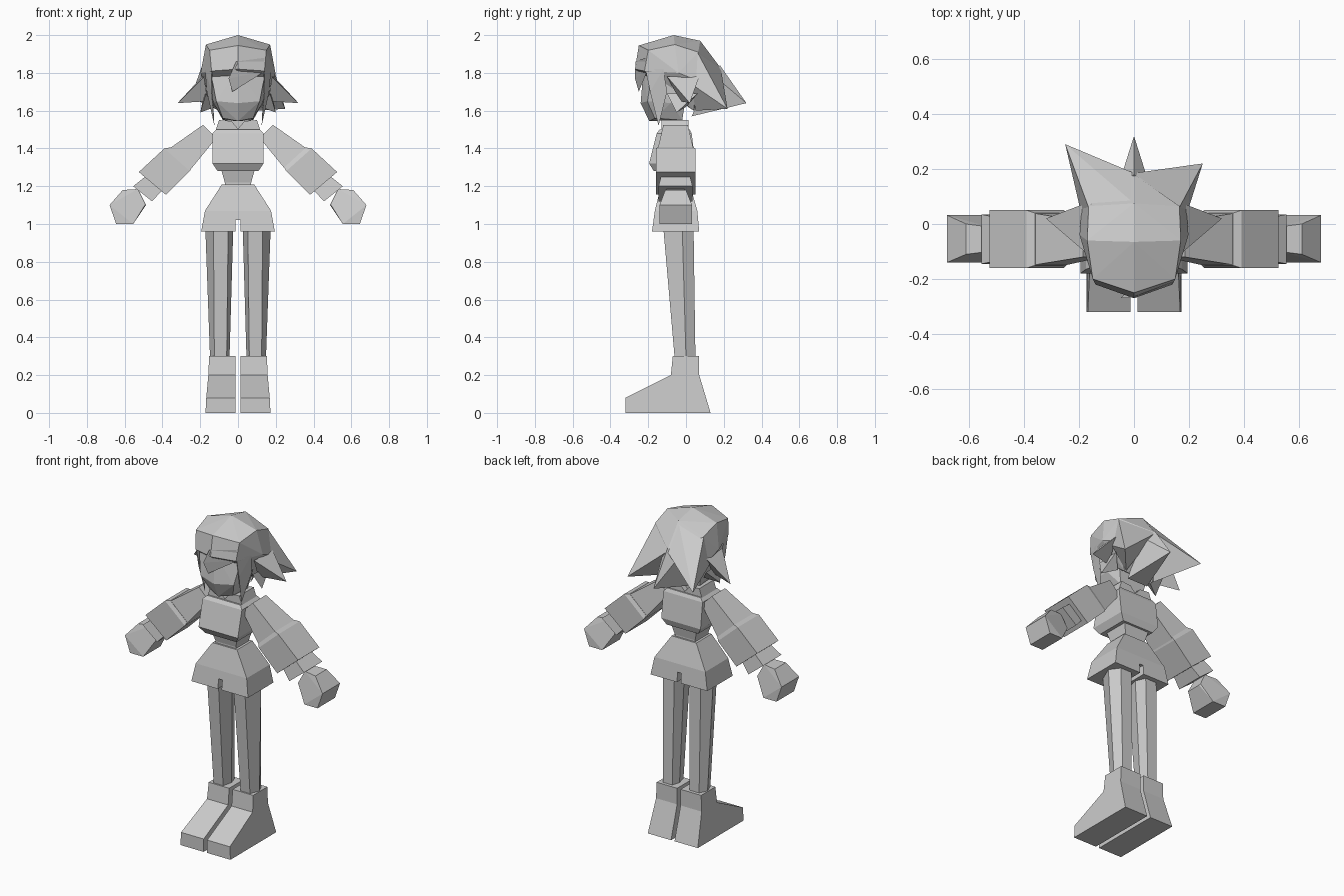
import bpy, bmesh

mat = bpy.data.materials.new("plain_grey")
mat.diffuse_color = (0.6, 0.6, 0.6, 1)


def finish(name, bm):
    bmesh.ops.recalc_face_normals(bm, faces=bm.faces)
    me = bpy.data.meshes.new(name)
    bm.to_mesh(me)
    bm.free()
    me.materials.append(mat)
    ob = bpy.data.objects.new(name, me)
    bpy.context.collection.objects.link(ob)
    return ob


def loft(name, rings):
    """Skin a closed solid through rings of equal point count."""
    bm = bmesh.new()
    loops = [[bm.verts.new(p) for p in r] for r in rings]
    n = len(loops[0])
    for a, b in zip(loops, loops[1:]):
        for i in range(n):
            j = (i + 1) % n
            bm.faces.new((a[i], a[j], b[j], b[i]))
    bm.faces.new(loops[0])
    bm.faces.new(loops[-1])
    return finish(name, bm)


def hull(name, pts, mirror=False):
    """Faceted convex solid, optionally with its points repeated across x."""
    if mirror:
        pts = pts + [(-x, y, z) for x, y, z in pts if x]
    bm = bmesh.new()
    for p in pts:
        bm.verts.new(p)
    res = bmesh.ops.convex_hull(bm, input=bm.verts)
    junk = [v for v in set(res["geom_interior"] + res["geom_unused"])
            if isinstance(v, bmesh.types.BMVert)]
    bmesh.ops.delete(bm, geom=junk, context='VERTS')
    bmesh.ops.dissolve_limit(bm, angle_limit=0.03, verts=bm.verts, edges=bm.edges)
    return finish(name, bm)


def rect(z, hx, y0, y1):
    return [(-hx, y0, z), (hx, y0, z), (hx, y1, z), (-hx, y1, z)]


def limb_ring(s, top, low, y0, y1):
    """Rectangle across the arm from its upper to its lower edge."""
    (xa, za), (xb, zb) = top, low
    return [(s * xa, y0, za), (s * xa, y1, za), (s * xb, y1, zb), (s * xb, y0, zb)]


# shorts with a slot between the legs
shorts = loft("shorts", [rect(0.96, 0.195, -0.18, 0.07), rect(1.07, 0.175, -0.165, 0.06),
                         rect(1.21, 0.085, -0.13, 0.02)])
cutter = loft("slot_cutter", [rect(0.9, 0.013, -0.4, 0.4), rect(1.02, 0.013, -0.4, 0.4)])
cutter.hide_render = True
cutter.hide_set(True)
cut = shorts.modifiers.new("slot", 'BOOLEAN')
cut.operation = 'DIFFERENCE'
cut.object = cutter

# trunk
loft("waist", [rect(1.19, 0.07, -0.12, 0.01), rect(1.22, 0.07, -0.12, 0.01),
               rect(1.30, 0.092, -0.14, 0.025)])
loft("top", [rect(1.28, 0.108, -0.17, 0.035), rect(1.32, 0.135, -0.195, 0.05),
             rect(1.48, 0.135, -0.155, 0.03), rect(1.50, 0.115, -0.14, 0.02)])
collar = [(-0.12, 1.49), (0.12, 1.49), (0.1, 1.55), (0.035, 1.545),
          (0, 1.505), (-0.035, 1.545), (-0.1, 1.55)]
loft("collar", [[(x, y, z) for x, z in collar] for y in (-0.13, 0.012)])
loft("neck", [rect(1.48, 0.035, -0.1, -0.02), rect(1.6, 0.035, -0.1, -0.02)])

for s, side in ((1, "left"), (-1, "right")):
    # shoe: side profile widening toward the sole
    shoe = [(-0.32, 0, 0.172), (0.13, 0, 0.172), (0.07, 0.2, 0.157), (0.07, 0.3, 0.153),
            (-0.07, 0.3, 0.153), (-0.08, 0.2, 0.157), (-0.32, 0.08, 0.168)]
    loft(side + "_shoe", [[(s * 0.012, y, z) for y, z, x in shoe],
                          [(s * x, y, z) for y, z, x in shoe]])

    # six-sided leg
    rings = []
    for z, xs, ys in ((0.29, (0.045, 0.06, 0.125, 0.148), (-0.06, 0.0, 0.05)),
                      (0.98, (0.025, 0.052, 0.13, 0.173), (-0.12, -0.02, 0.04))):
        a, b, c, d = xs
        f, m, k = ys
        rings.append([(s * x, y, z) for x, y in
                      ((b, f), (c, f), (d, m), (c, k), (b, k), (a, m))])
    loft(side + "_leg", rings)

    # arm: slim upper sleeve, wide lower sleeve, cuff, fist
    loft(side + "_upper_sleeve", [
        limb_ring(s, (0.185, 1.525), (0.115, 1.455), -0.12, 0.01),
        limb_ring(s, (0.37, 1.395), (0.25, 1.29), -0.15, 0.04)])
    loft(side + "_lower_sleeve", [
        limb_ring(s, (0.36, 1.405), (0.245, 1.30), -0.15, 0.04),
        limb_ring(s, (0.39, 1.40), (0.255, 1.28), -0.16, 0.05),
        limb_ring(s, (0.525, 1.275), (0.382, 1.155), -0.16, 0.05)])
    loft(side + "_cuff", [
        limb_ring(s, (0.48, 1.26), (0.40, 1.18), -0.13, 0.02),
        limb_ring(s, (0.555, 1.20), (0.455, 1.12), -0.145, 0.035)])
    wrist = [(0.53, 1.185), (0.487, 1.10)]
    fist = [(0.61, 1.18), (0.68, 1.10), (0.645, 1.0), (0.555, 1.0), (0.49, 1.105)]
    hull(side + "_hand", [(s * x, y, z) for x, z in wrist for y in (-0.10, -0.01)] +
         [(s * x, y, z) for x, z in fist[1:4] for y in (-0.14, 0.032)] +
         [(s * x, y, z) for x, z in (fist[0], fist[4]) for y in (-0.11, 0.0)])

    # side hair tufts and a thin strand framing the face
    hull(side + "_side_tuft", [(s * x, y, z) for x, y, z in (
        (0.18, -0.1, 1.78), (0.19, 0.07, 1.78), (0.235, 0.0, 1.70),
        (0.16, -0.03, 1.65), (0.32, 0.02, 1.64))])
    hull(side + "_low_tuft", [(s * x, y, z) for x, y, z in (
        (0.17, -0.1, 1.69), (0.18, 0.06, 1.69), (0.12, 0.0, 1.62), (0.2, -0.05, 1.59))])
    hull(side + "_face_strand", [(s * x, y, z) for x, y, z in (
        (0.14, -0.215, 1.82), (0.175, -0.12, 1.82), (0.165, -0.10, 1.70),
        (0.14, -0.19, 1.70), (0.125, -0.145, 1.52))])

# face block with a pointed chin
hull("head", [(0, -0.24, 1.64), (0.115, -0.205, 1.65), (0.14, -0.18, 1.78), (0, -0.225, 1.82),
              (0, -0.195, 1.545), (0.08, -0.165, 1.56), (0.13, -0.08, 1.64),
              (0.08, -0.02, 1.55), (0.14, 0.02, 1.8)], True)

# hair cap over the skull
hull("hair_cap", [(0, -0.065, 2.0), (0, -0.25, 1.945), (0, -0.27, 1.82), (0.15, -0.2, 1.92),
                  (0.14, -0.22, 1.81), (0.17, -0.06, 1.95), (0.198, -0.04, 1.80),
                  (0, 0.075, 1.97), (0.165, 0.065, 1.91), (0, 0.18, 1.83),
                  (0.19, 0.06, 1.76), (0.1, 0.04, 1.60)], True)

# swept fringe lock
hull("fringe", [(-0.01, -0.268, 1.86), (0.14, -0.215, 1.88), (0.145, -0.205, 1.81),
                (0.01, -0.235, 1.75), (-0.05, -0.27, 1.77), (-0.03, -0.25, 1.70)])

# spikes sweeping out behind the head
for name, tip, s in (("left_back_spike", (0.25, 0.22, 1.61), 1),
                     ("right_back_spike", (-0.25, 0.29, 1.67), -1)):
    hull(name, [(s * 0.165, 0.06, 1.91), (s * 0.19, 0.03, 1.74), (0, 0.075, 1.965),
                (0, 0.185, 1.82), (s * 0.1, 0.05, 1.60), tip])
hull("centre_back_spike", [(0, 0.18, 1.84), (0.06, 0.13, 1.80), (-0.06, 0.13, 1.80),
                           (0.07, 0.03, 1.57), (-0.07, 0.03, 1.57), (0, 0.32, 1.64)])
